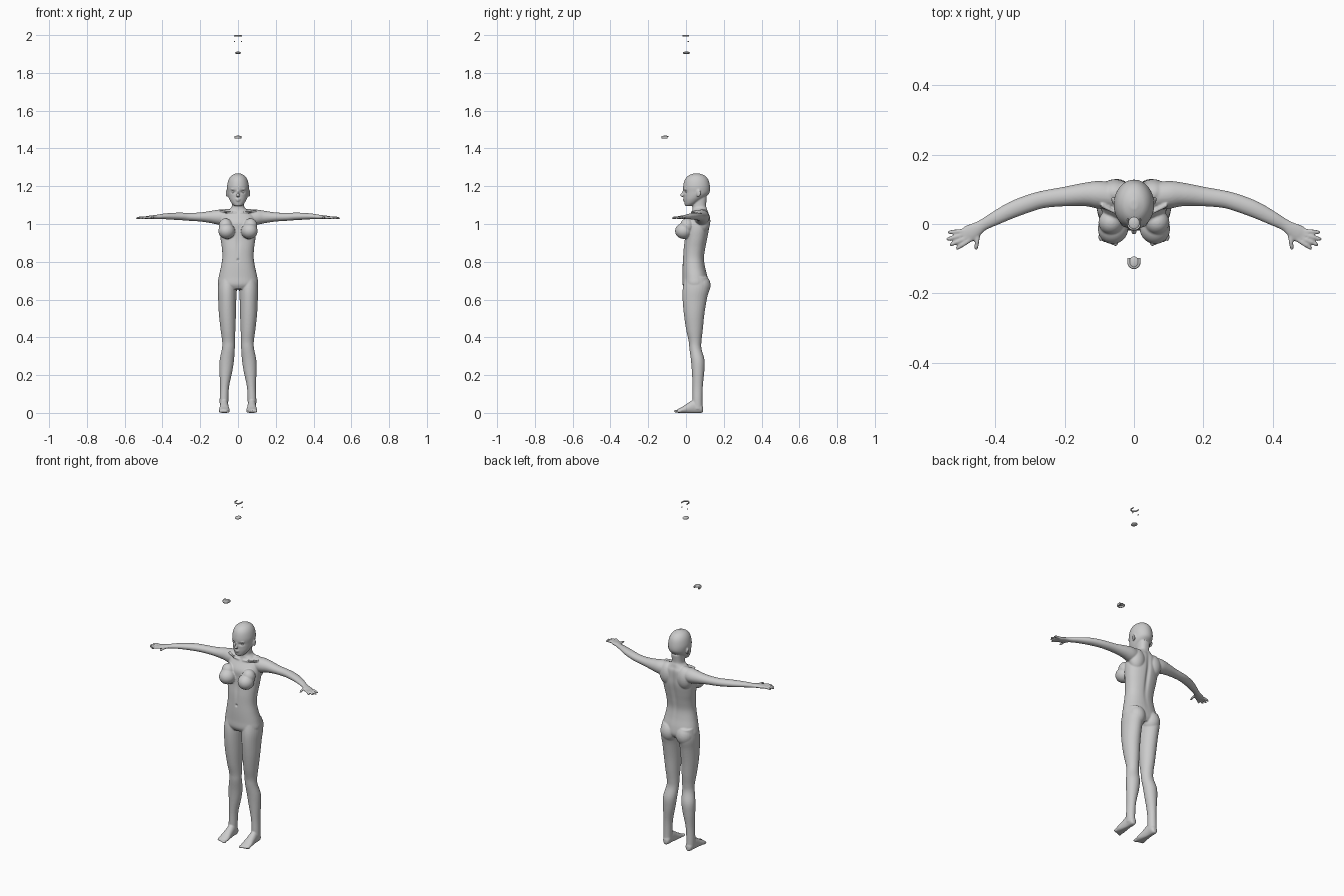
import bpy, bmesh, math
from mathutils import Vector, Matrix

def spline(pts, n):
    # Catmull-Rom through tuples of any length
    out = []
    for i in range(len(pts) - 1):
        a, b, c, d = pts[max(i-1, 0)], pts[i], pts[i+1], pts[min(i+2, len(pts)-1)]
        for k in range(n):
            t = k / n
            out.append([0.5*(2*q + (r-p)*t + (2*p-5*q+4*r-s)*t*t + (3*q-p-3*r+s)*t**3)
                        for p, q, r, s in zip(a, b, c, d)])
    return out + [list(pts[-1])]

def tube(bm, pts, axis, side=1, power=2.0, n=5, seg=28):
    # rings are (x, y, z, radius across, radius up/deep)
    rings, path = [], spline(pts, n)
    for i, (x, y, z, ru, rv) in enumerate(path):
        if axis == 'z':
            u, v = Vector((1, 0, 0)), Vector((0, 1, 0))
        elif axis == 'y':
            u, v = Vector((1, 0, 0)), Vector((0, 0, 1))
        else:
            t = Vector(path[min(i+1, len(path)-1)][:3]) - Vector(path[max(i-1, 0)][:3])
            u, v = t.cross(Vector((0, 0, 1))).normalized(), Vector((0, 0, 1))
        ring = []
        for k in range(seg):
            c, s = math.cos(2*math.pi*k/seg), math.sin(2*math.pi*k/seg)
            c = math.copysign(abs(c)**(2/power), c)
            s = math.copysign(abs(s)**(2/power), s)
            p = Vector((x, y, z)) + u*c*ru + v*s*rv
            ring.append(bm.verts.new((p.x*side, p.y, max(p.z, 0))))
        rings.append(ring)
    for a, b in zip(rings, rings[1:]):
        for k in range(seg):
            bm.faces.new((a[k], a[(k+1) % seg], b[(k+1) % seg], b[k]))
    bm.faces.new(rings[0])
    bm.faces.new(rings[-1])

def ball(bm, loc, size, side=1, tilt=0):
    m = (Matrix.Translation((loc[0]*side, loc[1], loc[2]))
         @ Matrix.Rotation(tilt*side, 4, 'Z') @ Matrix.Diagonal((*size, 1)))
    bmesh.ops.create_uvsphere(bm, u_segments=24, v_segments=16, radius=1, matrix=m)

def finish(bm, name):
    bmesh.ops.recalc_face_normals(bm, faces=bm.faces[:])
    me = bpy.data.meshes.new(name)
    bm.to_mesh(me)
    bm.free()
    me.shade_smooth()
    ob = bpy.data.objects.new(name, me)
    bpy.context.collection.objects.link(ob)
    return ob

bm = bmesh.new()
# neck and torso
torso = [(1.14, .074, .033, .037), (1.10, .071, .032, .036), (1.085, .073, .037, .038),
         (1.07, .074, .058, .041), (1.05, .073, .083, .049), (1.01, .061, .094, .062),
         (.97, .059, .097, .063), (.92, .053, .092, .060), (.87, .045, .085, .058),
         (.82, .040, .083, .056), (.77, .042, .091, .060), (.72, .048, .102, .066),
         (.68, .050, .106, .068), (.655, .050, .085, .055)]
tube(bm, [(0, y, z, a, b) for z, y, a, b in torso], 'z', power=2.25, seg=40)
# head
head = [(1.268, .056, .010, .013), (1.257, .056, .034, .042), (1.235, .056, .050, .062),
        (1.20, .056, .058, .071), (1.17, .056, .056, .070), (1.15, .050, .053, .062),
        (1.13, .038, .046, .049), (1.11, .026, .034, .034), (1.096, .016, .020, .020)]
tube(bm, [(0, y, z, a, b) for z, y, a, b in head], 'z', seg=40)
# nose, lips, chin
tube(bm, [(0, -.006, 1.182, .005, .008), (0, -.015, 1.165, .005, .009),
          (0, -.021, 1.151, .008, .010), (0, -.014, 1.144, .007, .008)], 'z')
ball(bm, (0, -.010, 1.1315), (.014, .007, .004))
ball(bm, (0, -.009, 1.1245), (.012, .007, .004))
ball(bm, (0, .006, 1.104), (.015, .013, .010))

leg = [(.055, .055, .72, .045, .060), (.057, .053, .66, .050, .070), (.057, .046, .60, .048, .064),
       (.056, .043, .52, .045, .054), (.053, .045, .44, .039, .044), (.050, .048, .38, .034, .034),
       (.051, .050, .34, .034, .032), (.059, .062, .28, .038, .036), (.064, .064, .22, .034, .033),
       (.071, .062, .14, .024, .027), (.074, .061, .07, .023, .026), (.074, .062, .02, .022, .026)]
foot = [(.073, .090, .018, .010, .014), (.073, .078, .025, .020, .026), (.073, .045, .034, .022, .037),
        (.073, .010, .024, .025, .028), (.073, -.02, .015, .029, .017), (.073, -.042, .010, .027, .011)]
arm = [(.05, .078, 1.035, .038, .040), (.10, .084, 1.036, .040, .040), (.14, .085, 1.037, .034, .033),
       (.20, .079, 1.037, .028, .024), (.26, .071, 1.038, .025, .021), (.30, .060, 1.040, .025, .020),
       (.35, .041, 1.041, .024, .018), (.40, .016, 1.040, .020, .014), (.435, -.003, 1.037, .017, .011),
       (.455, -.016, 1.036, .021, .010), (.475, -.028, 1.034, .025, .009), (.489, -.037, 1.033, .020, .007)]
fingers = [(.488, -.020, .536, -.024), (.483, -.028, .540, -.045), (.477, -.037, .530, -.061),
           (.470, -.044, .512, -.072), (.448, -.022, .455, -.074)]

for s in (1, -1):
    tube(bm, leg, 'z', s)
    tube(bm, foot, 'y', s)
    # toes
    for i in range(5):
        ball(bm, (.053 + i*.0108, -.051 + i*.0035, .009), (.0085 if i == 0 else .006, .013, .008), s)
    tube(bm, arm, 'path', s)
    # fingers and thumb
    for x0, y0, x1, y1 in fingers:
        xm, ym = (x0+x1)/2, (y0+y1)/2
        tube(bm, [(x0, y0, 1.034, .0068, .0068), (xm, ym, 1.035, .0066, .0066),
                  (x1 - (x1-x0)*.1, y1 - (y1-y0)*.1, 1.031, .0055, .0055),
                  (x1, y1, 1.030, .003, .003)], 'path', s, seg=14)
    # bust, buttocks, shoulder blades
    ball(bm, (.060, -.012, .963), (.044, .046, .042), s, .3)
    ball(bm, (.066, .005, .990), (.036, .036, .040), s, .3)
    ball(bm, (.050, .077, .675), (.050, .053, .060), s)
    ball(bm, (.055, .088, 1.015), (.048, .041, .065), s)
    # collarbone
    tube(bm, [(.010, .030, 1.060, .005, .005), (.05, .033, 1.064, .005, .005),
              (.095, .055, 1.070, .006, .006)], 'path', s, seg=12)
    # ear
    ball(bm, (.058, .066, 1.163), (.006, .013, .020), s, -.35)
    # brow and kneecap
    ball(bm, (.022, -.004, 1.184), (.018, .007, .004), s, .25)
    ball(bm, (.050, .028, .365), (.020, .012, .026), s)

# fuse all body parts into one skin
raw = finish(bm, "body_parts")
rm = raw.modifiers.new("fuse", 'REMESH')
rm.mode, rm.voxel_size = 'VOXEL', .0035
sm = raw.modifiers.new("soften", 'SMOOTH')
sm.factor, sm.iterations = .5, 4
dg = bpy.context.evaluated_depsgraph_get()
skin = bpy.data.meshes.new_from_object(raw.evaluated_get(dg))
bpy.data.objects.remove(raw)
skin.name = "body"
body = bpy.data.objects.new("body", skin)
bpy.context.collection.objects.link(body)

# soft hollows: eye sockets, navel, breastbone, spine (centre, widths, push in y)
dents = [((.024, -.008, 1.170), (.013, .03, .008), .008), ((-.024, -.008, 1.170), (.013, .03, .008), .008),
         ((0, -.016, .81), (.005, .03, .006), .008), ((0, -.006, .90), (.010, .03, .06), .004),
         ((0, .12, .93), (.012, .05, .12), -.008)]
for v in skin.vertices:
    for c, w, push in dents:
        d = sum(((v.co[i]-c[i])/w[i])**2 for i in range(3))
        if d < 9:
            v.co.y += push * math.exp(-d)
skin.shade_smooth()

# eyes
for s, side in ((1, "left"), (-1, "right")):
    bm = bmesh.new()
    ball(bm, (.024, .0105, 1.170), (.0125, .0125, .0105), s)
    finish(bm, side + "_eye")

def arch(bm, y, z, rx, ry, ru, rv):
    # horseshoe open to the back
    pts = [(rx, y + ry*.8, z, ru, rv)]
    pts += [(rx*math.cos(a), y - ry*math.sin(a), z, ru, rv) for a in (i*math.pi/8 for i in range(9))]
    tube(bm, pts + [(-rx, y + ry*.8, z, ru, rv)], 'path', seg=10, n=3)

# loose mouth pieces stored above the figure
bm = bmesh.new()
arch(bm, -.110, 1.459, .0145, .0155, .0045, .008)
ball(bm, (0, -.110, 1.463), (.014, .017, .005))
finish(bm, "lower_mouth")
bm = bmesh.new()
ball(bm, (0, .002, 1.906), (.016, .019, .007))
finish(bm, "tongue")
bm = bmesh.new()
arch(bm, .002, 1.996, .0175, .018, .003, .004)
finish(bm, "upper_teeth")
bm = bmesh.new()
for s in (1, -1):
    ball(bm, (.018, .012, 1.967), (.003, .005, .003), s)
finish(bm, "back_teeth")
